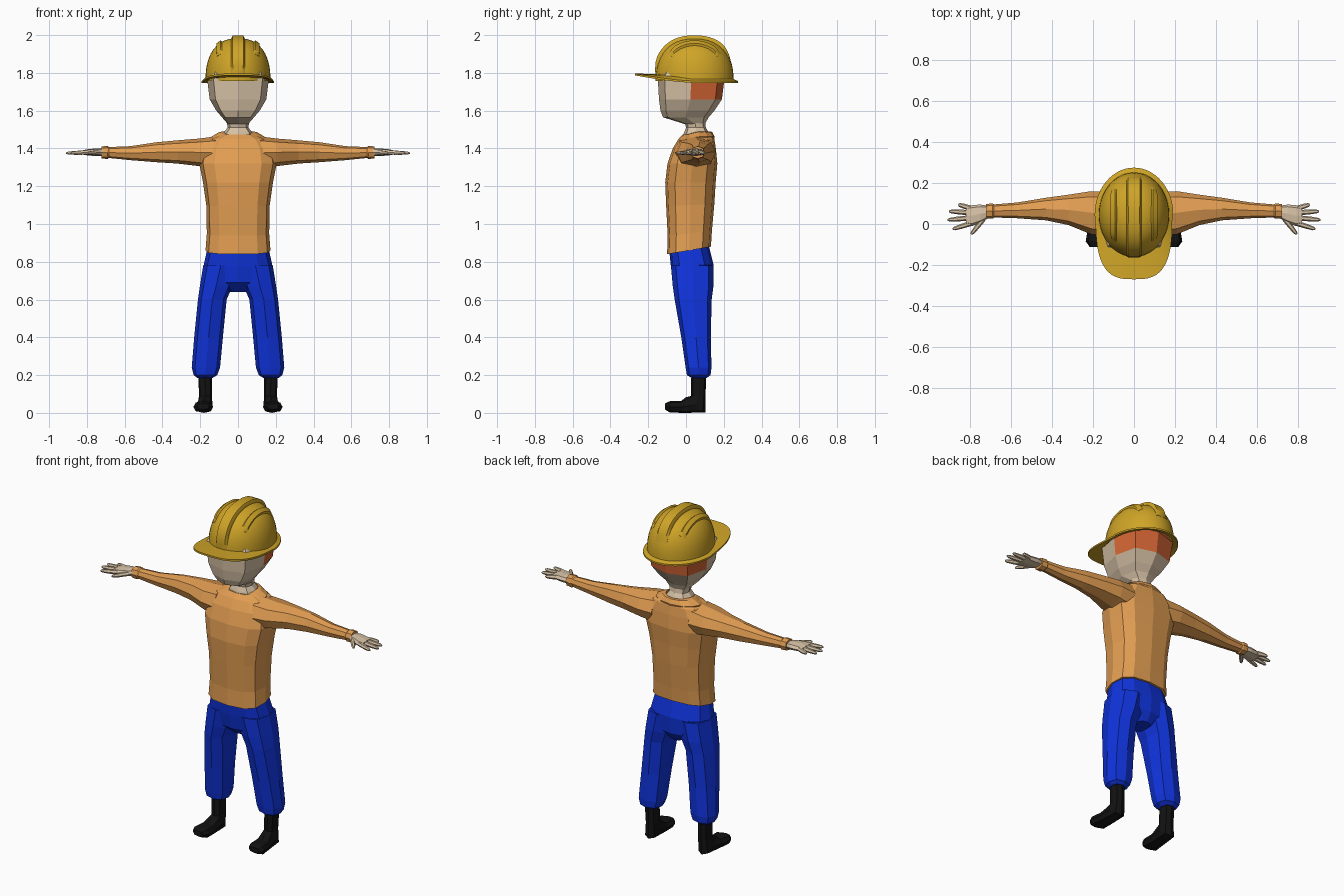
import bpy, bmesh, math
from mathutils import Vector as V

if "Cube" in bpy.data.objects:
    bpy.data.objects.remove(bpy.data.objects["Cube"])


def material(name, rgb):
    m = bpy.data.materials.new(name)
    m.diffuse_color = (*rgb, 1)
    m.use_nodes = True
    m.node_tree.nodes["Principled BSDF"].inputs["Base Color"].default_value = m.diffuse_color
    return m


YELLOW = material("helmet yellow", (0.62, 0.37, 0.02))
ORANGE = material("shirt orange", (0.76, 0.34, 0.085))
BLUE = material("trouser blue", (0.005, 0.034, 0.72))
SKIN = material("skin", (0.68, 0.54, 0.38))
HAIR = material("hair red", (0.66, 0.13, 0.035))
BLACK = material("boot black", (0.006, 0.006, 0.006))


def ring(c, u, v, n=8, e=2.6):
    """Rounded-box cross-section around c, spanned by half-axes u and v."""
    pts = []
    for i in range(n):
        a = 2 * math.pi * i / n
        k = [math.copysign(abs(t) ** (2 / e), t) if abs(t) > 1e-6 else 0
             for t in (math.cos(a), math.sin(a))]
        pts.append(V(c) + V(u) * k[0] + V(v) * k[1])
    return pts


def loft(name, rings, mat, mirror=False, smooth=False, caps=True, closed=True, loop=False):
    bm = bmesh.new()
    vs = [[bm.verts.new(p) for p in r] for r in rings]
    n = len(vs[0])
    pairs = list(zip(vs, vs[1:])) + ([(vs[-1], vs[0])] if loop else [])
    for a, b in pairs:
        for i in range(n if closed else n - 1):
            j = (i + 1) % n
            bm.faces.new((a[i], a[j], b[j], b[i]))
    if caps and not loop:
        bm.faces.new(vs[0])
        bm.faces.new(vs[-1])
    bmesh.ops.recalc_face_normals(bm, faces=bm.faces)
    me = bpy.data.meshes.new(name)
    bm.to_mesh(me)
    bm.free()
    me.materials.append(mat)
    ob = bpy.data.objects.new(name, me)
    bpy.context.collection.objects.link(ob)
    if mirror:
        ob.modifiers.new("mirror", 'MIRROR').use_mirror_merge = False
    if smooth:
        bpy.ops.object.select_all(action='DESELECT')
        ob.select_set(True)
        bpy.context.view_layer.objects.active = ob
        bpy.ops.object.shade_smooth_by_angle(angle=math.radians(35))
    return ob


def upright(rows, n=8, e=2.6):
    """Rows of z, x0, x1, y0, y1, tilt (rise towards the back)."""
    return [ring(((x0 + x1) / 2, (y0 + y1) / 2, z), ((x1 - x0) / 2, 0, 0),
                 (0, (y1 - y0) / 2, t), n, e) for z, x0, x1, y0, y1, t in rows]


def sideways(rows, n=8, e=2.6):
    """Rows of x, z0, z1, y0, y1."""
    return [ring((x, (y0 + y1) / 2, (z0 + z1) / 2), (0, (y1 - y0) / 2, 0),
                 (0, 0, (z1 - z0) / 2), n, e) for x, z0, z1, y0, y1 in rows]


# Head, with hair on the upper back half
head = loft("head", upright([
    (1.53, -.055, .055, -.01, .10, 0), (1.565, -.085, .085, -.122, .12, 0),
    (1.60, -.115, .115, -.135, .15, 0), (1.66, -.150, .150, -.143, .19, 0),
    (1.78, -.165, .165, -.15, .205, 0), (1.86, -.12, .12, -.10, .16, 0)], 8, 3), SKIN)
head.data.materials.append(HAIR)
for f in head.data.polygons:
    if f.center.y > 0.03 and f.center.z > 1.66:
        f.material_index = 1

loft("neck", upright([(1.45, -.09, .09, -.02, .13, 0), (1.485, -.075, .075, -.01, .12, 0),
                      (1.51, -.055, .055, 0, .105, 0), (1.55, -.06, .06, -.01, .10, 0)]), SKIN)

# Shirt: body, collar, sleeves and cuffs
loft("shirt_body", upright([
    (.86, -.172, .172, -.10, .132, .02), (.95, -.165, .165, -.097, .137, .012),
    (1.10, -.168, .168, -.105, .15, .005), (1.22, -.185, .185, -.11, .157, 0),
    (1.32, -.205, .205, -.098, .166, 0), (1.40, -.19, .19, -.07, .158, 0),
    (1.45, -.15, .15, -.04, .15, 0), (1.475, -.09, .09, -.015, .135, 0)], 12, 2.8), ORANGE)

collar = []
for i in range(13):
    a = math.radians(-78 + 336 * i / 12)
    c, s = math.cos(a), math.sin(a)
    drop = 0.02 * max(0, -s)
    collar.append([V((x * c, 0.06 + y * s, z)) for x, y, z in (
        (.078, .068, 1.49 - drop), (.10, .079, 1.487 - drop),
        (.142, .092, 1.462 - drop), (.135, .086, 1.44 - drop), (.07, .06, 1.45 - drop))])
loft("collar", collar, ORANGE)

loft("sleeve", sideways([
    (.12, 1.29, 1.463, -.06, .155), (.21, 1.307, 1.452, -.05, .16),
    (.32, 1.32, 1.443, -.005, .143), (.43, 1.327, 1.433, .018, .128),
    (.57, 1.338, 1.412, .028, .105), (.69, 1.35, 1.407, .032, .095)], 8, 2.3), ORANGE, True)
loft("cuff", sideways([
    (.68, 1.352, 1.405, .033, .094), (.69, 1.344, 1.413, .026, .100),
    (.722, 1.347, 1.411, .026, .098), (.722, 1.36, 1.398, .036, .088)], 8, 2.3), ORANGE, True)

# Hands
loft("palm", sideways([
    (.70, 1.362, 1.397, .035, .087), (.75, 1.360, 1.400, .005, .095),
    (.79, 1.362, 1.397, -.010, .092), (.82, 1.367, 1.391, -.005, .084)]), SKIN, True)
digits = {"little_finger": (.80, .078, .858, .095), "ring_finger": (.80, .055, .903, .062),
          "middle_finger": (.80, .03, .91, .02), "index_finger": (.79, .005, .885, -.025),
          "thumb": (.735, .025, .795, -.05)}
for name, (x0, y0, x1, y1) in digits.items():
    d = V((x1 - x0, y1 - y0, 0)).normalized()
    side = V((-d.y, d.x, 0))
    rows = []
    for t, r in ((0, .013), (.55, .012), (.9, .009), (1, .004)):
        c = V((x0 + (x1 - x0) * t, y0 + (y1 - y0) * t, 1.379 - .004 * t))
        rows.append(ring(c, side * r, (0, 0, r), 6, 2))
    loft(name, rows, SKIN, True)

# Trousers
loft("trouser_hips", upright([
    (.64, -.045, .045, -.01, .11, 0), (.69, -.11, .11, -.066, .142, 0),
    (.78, -.182, .182, -.080, .146, .005), (.87, -.162, .162, -.088, .12, .018)], 12), BLUE)
loft("trouser_leg", upright([
    (.185, .135, .215, .03, .11, 0), (.20, .11, .235, .005, .13, 0),
    (.24, .095, .245, -.002, .135, 0), (.40, .08, .232, -.025, .131, 0),
    (.60, .06, .212, -.06, .136, 0), (.67, .03, .202, -.07, .145, 0),
    (.78, .0, .184, -.08, .146, 0)]), BLUE, True)

# Boots bend from the shaft into the foot
boots = [((.175, .068, .21), .036, (0, .04, 0)), ((.172, .065, .09), .034, (0, .038, 0)),
         ((.175, .05, .042), .040, (0, .052, -.040)), ((.18, -.02, .032), .045, (0, .005, -.032)),
         ((.184, -.085, .032), .052, (0, 0, -.030)), ((.184, -.112, .034), .032, (0, 0, -.016))]
loft("boot", [ring(c, (w, 0, 0), v) for c, w, v in boots], BLACK, True)

# Helmet: shell shape shared by the dome and its ridges
CY, BASE, E = 0.045, 1.757, 2.4


def shell(x, y, z, k=1.0):
    f = ((x * x + y * y) ** (E / 2) + abs(z) ** E) ** (1 / E)
    return V((.172 * x * k / f, CY + .207 * y * k / f, BASE + .226 * z * k / f))


dome = []
for j in range(13):
    t = math.radians(89 * j / 12)
    dome.append([shell(math.cos(t) * math.cos(2 * math.pi * i / 40),
                       math.cos(t) * math.sin(2 * math.pi * i / 40), math.sin(t))
                 for i in range(40)])
ob = loft("helmet_dome", dome, YELLOW, smooth=True, caps=False)


def ridge(name, mid, half, rise, a0, a1, mirror):
    rows = []
    for i in range(25):
        s = i / 24
        a = math.radians(a0 + (a1 - a0) * s)
        h = rise * min(1, 6 * s + .1, 6 * (1 - s) + .1)
        rows.append([shell(mid + dx * half, math.sin(a), math.cos(a), k) for dx, k in
                     ((-1, .98), (-1, 1.002), (-.72, 1 + h), (.72, 1 + h), (1, 1.002), (1, .98))])
    loft(name, rows, YELLOW, mirror, True)


ridge("centre_ridge", 0, .21, .075, -84, 64, False)
ridge("side_ridge", .66, .13, .045, -46, 46, True)

# Brim with a longer arched visor in front
brim = []
for i in range(56):
    a = 2 * math.pi * i / 56
    s, c = math.sin(a), math.cos(a)
    front = max(0, c)
    ax, ay, e = (.187, .315, 3) if c > 0 else (.192, .23, 2)
    x = ax * math.copysign(abs(s) ** (2 / e), s)
    y = CY - ay * math.copysign(abs(c) ** (2 / e), c)
    xi, yi = .164 * s, CY - .198 * c
    zi, zo = 1.765 + .022 * front, 1.752 + .040 * front
    brim.append([V((xi, yi, zi + .006)), V((x, y, zo + .005)),
                 V((x, y, zo - .005)), V((xi, yi, zi - .009))])
loft("helmet_brim", brim, YELLOW, smooth=True, loop=True)
